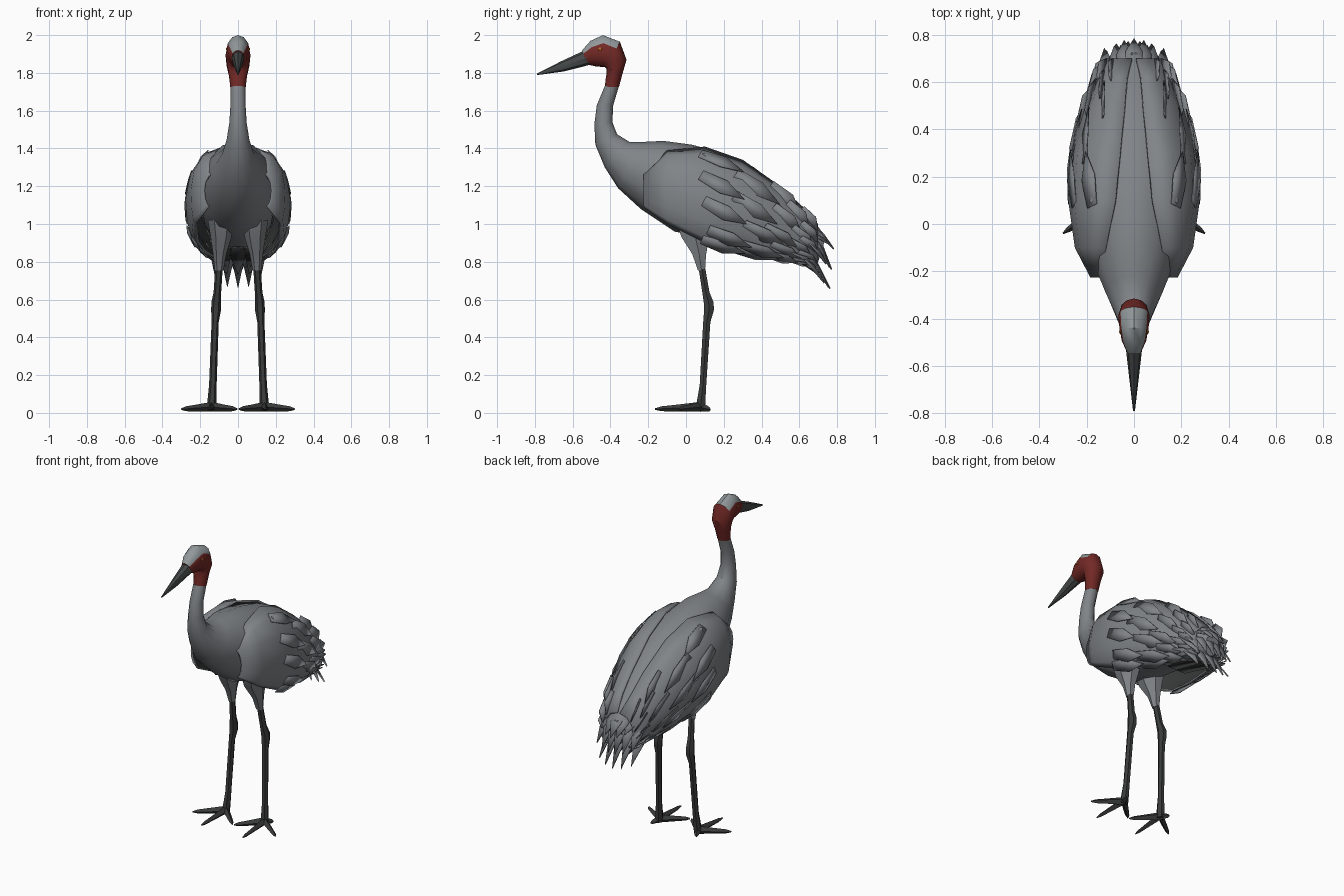
import bpy, bmesh, math, random
from mathutils import Vector as V

if "Cube" in bpy.data.objects:
    bpy.data.objects.remove(bpy.data.objects["Cube"])

random.seed(4)


def material(name, rgb):
    m = bpy.data.materials.new(name)
    m.diffuse_color = (*rgb, 1)
    m.use_nodes = True
    m.node_tree.nodes["Principled BSDF"].inputs["Base Color"].default_value = m.diffuse_color
    return m


GREY = material("plumage grey", (0.215, 0.23, 0.245))
CROWN = material("crown pale grey", (0.29, 0.32, 0.33))
RED = material("bare red skin", (0.17, 0.022, 0.019))
DARK = material("leg charcoal", (0.042, 0.043, 0.043))
BEAK = material("beak slate", (0.06, 0.066, 0.066))
EYE = material("eye orange", (0.45, 0.12, 0.02))


def finish(name, bm, mats, angle=35, mirror=False, thick=0, closed=True):
    if closed:
        bmesh.ops.recalc_face_normals(bm, faces=bm.faces)
    me = bpy.data.meshes.new(name)
    bm.to_mesh(me)
    bm.free()
    ob = bpy.data.objects.new(name, me)
    bpy.context.collection.objects.link(ob)
    for m in mats:
        me.materials.append(m)
    bpy.ops.object.select_all(action='DESELECT')
    ob.select_set(True)
    bpy.context.view_layer.objects.active = ob
    bpy.ops.object.shade_smooth_by_angle(angle=math.radians(angle))
    if thick:
        s = ob.modifiers.new("thickness", 'SOLIDIFY')
        s.thickness, s.offset, s.material_offset = thick, -1, len(mats) - 1
    if mirror:
        ob.modifiers.new("mirror", 'MIRROR')
    return ob


def skin(bm, rings):
    """Bridge a list of closed vertex rings and cap both ends."""
    n = len(rings[0])
    for a, b in zip(rings, rings[1:]):
        for i in range(n):
            bm.faces.new((a[i], a[(i + 1) % n], b[(i + 1) % n], b[i]))
    bm.faces.new(rings[0])
    bm.faces.new(rings[-1])


def loft(bm, sections, n=12):
    """Sections: (upper y, z, lower y, z, half width)."""
    rings = []
    for uy, uz, ly, lz, w in sections:
        c = V((0, (uy + ly) / 2, (uz + lz) / 2))
        up = V((0, uy, uz)) - c
        rings.append([bm.verts.new(c + V((w * math.cos(t), 0, 0)) + up * math.sin(t))
                      for t in (2 * math.pi * i / n for i in range(n))])
    skin(bm, rings)


def tube(bm, pts, n=6):
    """Points: (x, y, z, radius x, radius y); rings lie flat."""
    skin(bm, [[bm.verts.new((x + rx * math.cos(2 * math.pi * i / n),
                             y + ry * math.sin(2 * math.pi * i / n), z)) for i in range(n)]
              for x, y, z, rx, ry in pts])


def blade(bm, base, mid, tip, side, w):
    """Pointed feather through three points."""
    a, b, c, d = [bm.verts.new(p) for p in (base - side * w * .7, base + side * w * .7,
                                            mid + side * w, mid - side * w)]
    bm.faces.new((a, b, c, d))
    bm.faces.new((d, c, bm.verts.new(tip)))


# Neck and body
bm = bmesh.new()
loft(bm, [(-.355, 1.73, -.43, 1.73, .04), (-.385, 1.63, -.472, 1.63, .04),
          (-.39, 1.54, -.485, 1.53, .046), (-.365, 1.475, -.48, 1.42, .06),
          (-.30, 1.435, -.43, 1.30, .085), (-.22, 1.435, -.36, 1.19, .12),
          (-.12, 1.44, -.24, 1.08, .165), (.03, 1.42, -.06, .96, .20),
          (.20, 1.375, .12, .92, .21), (.36, 1.30, .32, .89, .20),
          (.52, 1.18, .48, .86, .16), (.66, 1.04, .62, .82, .10),
          (.74, .93, .70, .80, .05)])
finish("body", bm, [GREY])

# Head: red skin with a pale crown picked out by height
bm = bmesh.new()
loft(bm, [(-.55, 1.92, -.525, 1.845, .032), (-.505, 1.97, -.48, 1.835, .052),
          (-.44, 2.0, -.43, 1.83, .062), (-.35, 1.965, -.42, 1.82, .066),
          (-.315, 1.87, -.42, 1.80, .06), (-.335, 1.80, -.425, 1.77, .048),
          (-.355, 1.725, -.43, 1.725, .041)])
for f in bm.faces:
    c = f.calc_center_median()
    f.material_index = int(c.z > 1.945 - .4 * max(0, -.47 - c.y))
finish("head", bm, [RED, CROWN])

# Beak
bm = bmesh.new()
loft(bm, [(-.525, 1.925, -.50, 1.845, .036), (-.66, 1.862, -.645, 1.808, .02),
          (-.79, 1.796, -.79, 1.788, .004)], 8)
finish("beak", bm, [BEAK])

# Eyes
bm = bmesh.new()
bmesh.ops.create_icosphere(bm, subdivisions=1, radius=.011)
bmesh.ops.scale(bm, vec=(.5, 1, 1), verts=bm.verts)
bmesh.ops.translate(bm, vec=(.058, -.455, 1.925), verts=bm.verts)
finish("eyes", bm, [EYE], mirror=True)

# Wings: y, then (x, z) of the top edge, widest line and free lower edge
WING = [(-.225, .13, 1.27, .185, 1.18, .155, 1.09), (-.10, .12, 1.39, .25, 1.18, .225, 1.00),
        (.10, .08, 1.41, .278, 1.13, .215, .90), (.30, .06, 1.34, .267, 1.06, .18, .855),
        (.50, .04, 1.20, .205, .98, .13, .82), (.62, .03, 1.09, .15, .92, .10, .80),
        (.70, .01, 1.0, .11, .89, .08, .79)]


def wing_point(u, v):
    """u runs along the stations, v from top edge (0) over widest line (1) to lower edge (2)."""
    i = min(int(u), len(WING) - 2)
    t = u - i
    y, tx, tz, mx, mz, bx, bz = [a + (b - a) * t for a, b in zip(WING[i], WING[i + 1])]
    s, c = math.sin(v * math.pi / 2), math.cos(v * math.pi / 2)
    if v <= 1:
        return V((tx + (mx - tx) * s, y, mz + (tz - mz) * c))
    return V((bx + (mx - bx) * s, y, mz + (mz - bz) * c))


bm = bmesh.new()
grid = [[bm.verts.new(wing_point(u, j / 3)) for j in range(7)] for u in range(len(WING))]
for a, b in zip(grid, grid[1:]):
    for j in range(6):
        bm.faces.new((a[j], a[j + 1], b[j + 1], b[j]))
bm.normal_update()
if sum(f.normal.x for f in bm.faces) < 0:
    bmesh.ops.reverse_faces(bm, faces=bm.faces)
finish("wings", bm, [GREY, DARK], mirror=True, thick=.012, closed=False)

# Overlapping feathers lying on the wings
bm = bmesh.new()
for row, u in enumerate((2.0, 2.9, 3.7, 4.4, 4.9)):
    for k in range(5):
        v = .35 + .36 * k + .15 * (row % 2) + random.uniform(-.05, .05)
        u0 = u + random.uniform(-.15, .15)
        p = [wing_point(min(u0 + d, 6), min(v + d * .12, 2)) for d in (0, .6, 1.15)]
        out = V((p[1].x, 0, (p[1].z - 1.08) * .8)).normalized()
        side = (p[2] - p[0]).cross(out).normalized()
        blade(bm, p[0] + out * .002, p[1] + out * .01, p[2] + out * .014, side, .04)
finish("wing_feathers", bm, [GREY], mirror=True, thick=.005, closed=False)

# Drooping tail plumes in three layers: count, spread, mid y/z, tip y/z
bm = bmesh.new()
for n, spread, my, mz, ty, tz in ((5, .11, .68, .83, .765, .66), (6, .12, .72, .90, .775, .76),
                                  (5, .08, .73, .95, .785, .87)):
    for i in range(n):
        k = 2 * i / (n - 1) - 1
        drop = .03 * k * k
        blade(bm, V((k * spread * .8, .52 - drop, mz + .12)),
              V((k * spread, my - drop * 1.5, mz)),
              V((k * spread * 1.05, ty - drop, tz + drop)),
              V((1, -.3 * k, -.3 * k)).normalized(), .036)
finish("tail_feathers", bm, [GREY], thick=.008, closed=False)

# Dark under-tail plumes
bm = bmesh.new()
for k in (-1, 0, 1):
    blade(bm, V((k * .07, .35, .88)), V((k * .08, .55, .84)), V((k * .06, .70, .74)),
          V((1, 0, 0)), .045)
finish("under_tail", bm, [DARK], thick=.008, closed=False)

# Feathered thighs
bm = bmesh.new()
tube(bm, [(.09, .05, 1.02, .07, .12), (.09, .05, .93, .055, .085),
          (.097, .07, .84, .035, .042), (.10, .082, .755, .023, .022)])
finish("thighs", bm, [GREY], mirror=True)

# Legs with a knobbly joint
bm = bmesh.new()
tube(bm, [(.10, .082, .78, .02, .02), (.109, .105, .64, .02, .022), (.115, .12, .585, .026, .03),
          (.116, .122, .545, .026, .03), (.121, .11, .48, .019, .022), (.133, .09, .15, .02, .02),
          (.138, .08, .06, .024, .026), (.14, .075, .015, .022, .03)])
finish("legs", bm, [DARK], mirror=True)

# Toes: three forward, one back, each a tapered spike
bm = bmesh.new()
for tip in ((.15, -.165, .02), (.30, -.04, .02), (.005, -.05, .02), (.165, .13, .018)):
    start, end = V((.14, .075, .032)), V(tip)
    side = (end - start).cross(V((0, 0, 1))).normalized()
    rings = []
    for t, w, h in ((0, .02, .026), (.5, .016, .018), (.85, .012, .013), (1, .003, .004)):
        c = start.lerp(end, t)
        rings.append([bm.verts.new((q.x, q.y, max(q.z, .002))) for q in
                      (c + side * w, c + V((0, 0, h)), c - side * w, c - V((0, 0, h)))])
    skin(bm, rings)
finish("toes", bm, [DARK], mirror=True)
